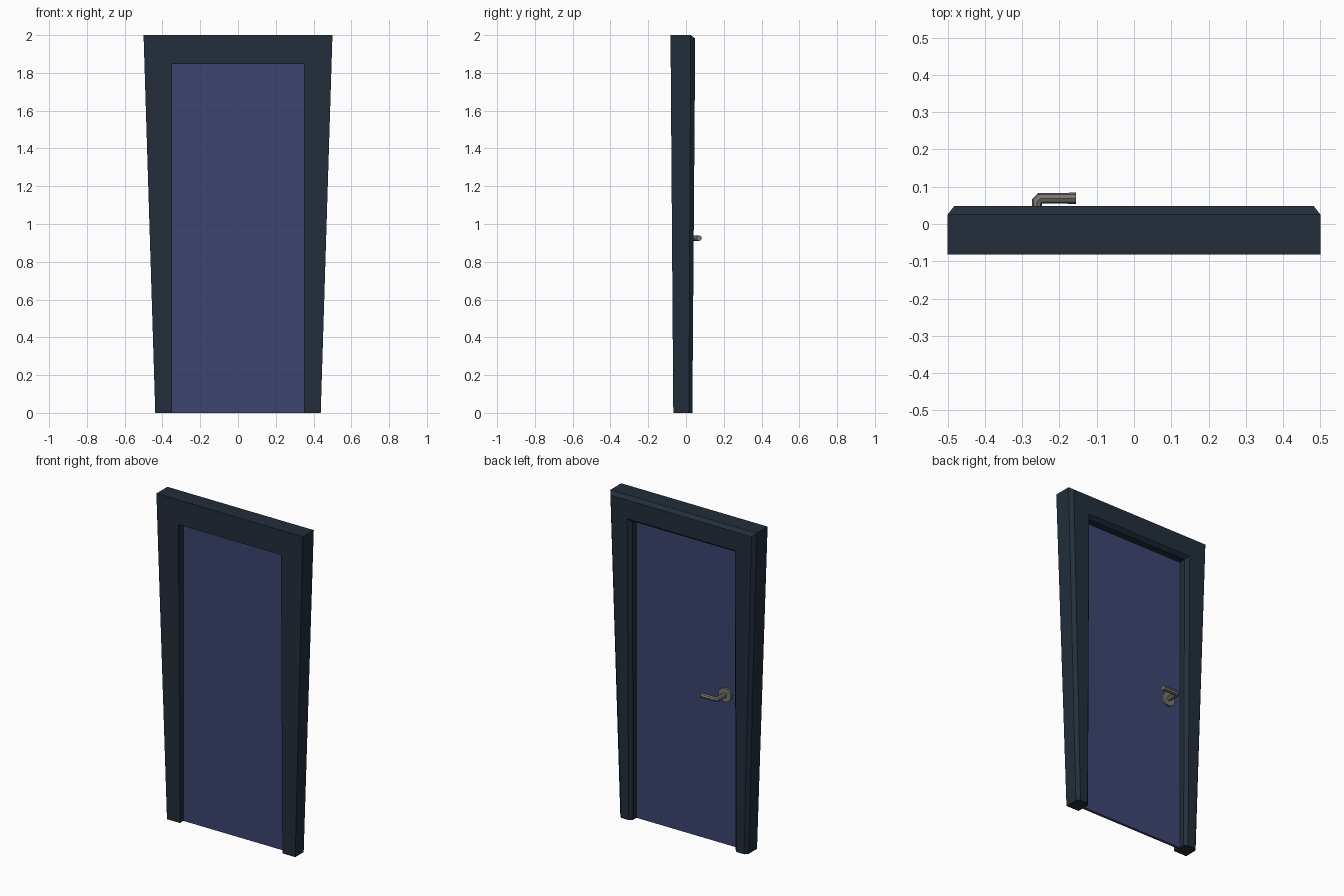
import bpy
import math

cube = bpy.data.objects.get("Cube")
if cube:
    bpy.data.objects.remove(cube, do_unlink=True)


def material(name, rgb, metallic=0.0):
    m = bpy.data.materials.new(name)
    m.use_nodes = True
    m.diffuse_color = (*rgb, 1)
    m.node_tree.nodes["Principled BSDF"].inputs["Base Color"].default_value = (*rgb, 1)
    return m


SLATE = material("dark slate", (0.016, 0.027, 0.043))
BLUE = material("muted blue", (0.045, 0.060, 0.160))
METAL = material("grey metal", (0.19, 0.18, 0.165))

HEIGHT, OPEN_X, OPEN_Z = 2.0, 0.35, 1.847
DOOR_BACK = -0.017


def add_mesh(name, verts, faces, mat):
    me = bpy.data.meshes.new(name)
    me.from_pydata(verts, [], faces)
    me.materials.append(mat)
    ob = bpy.data.objects.new(name, me)
    bpy.context.collection.objects.link(ob)
    return ob


# Door frame: an arch-shaped section swept up, across and down, tapering to the floor
def taper_y(y, z):
    return -0.018 + (y + 0.018) * (0.77 + 0.23 * z / HEIGHT)


def outer_loop(y, inset):
    top = HEIGHT - inset
    return [(s * (0.438 + 0.062 * z / HEIGHT - inset), taper_y(y, z), z)
            for s, z in ((-1, 0), (-1, top), (1, top), (1, 0))]


def inner_loop(y, inset):
    top = OPEN_Z + inset
    return [(s * (OPEN_X + inset), taper_y(y, z), z)
            for s, z in ((-1, 0), (-1, top), (1, top), (1, 0))]


FRONT, SHOULDER, BACK, CHAMFER = -0.082, 0.025, 0.049, 0.018
loops = [outer_loop(FRONT, 0), outer_loop(SHOULDER, 0), outer_loop(BACK, CHAMFER),
         inner_loop(BACK, CHAMFER), inner_loop(SHOULDER, 0), inner_loop(FRONT, 0)]
n = len(loops)
verts = [v for loop in loops for v in loop]
faces = []
for i in range(n):
    j = (i + 1) % n
    for k in range(3):
        faces.append((i * 4 + k, i * 4 + k + 1, j * 4 + k + 1, j * 4 + k))
faces.append(tuple(i * 4 for i in range(n)))
faces.append(tuple(i * 4 + 3 for i in reversed(range(n))))
frame = add_mesh("door_frame", verts, faces, SLATE)

# Make the frame normals point outwards
bpy.context.view_layer.objects.active = frame
frame.select_set(True)
bpy.ops.object.mode_set(mode='EDIT')
bpy.ops.mesh.select_all(action='SELECT')
bpy.ops.mesh.normals_make_consistent(inside=False)
bpy.ops.object.mode_set(mode='OBJECT')

# Door panel recessed in the opening
thickness = 0.016
bpy.ops.mesh.primitive_cube_add(size=1, location=(0, DOOR_BACK - thickness / 2, OPEN_Z / 2))
panel = bpy.context.object
panel.name = "door_panel"
panel.scale = (OPEN_X * 2, thickness, OPEN_Z)
panel.data.materials.append(BLUE)

# Round plate behind the handle
HX, HZ = -0.26, 0.925
bpy.ops.mesh.primitive_cylinder_add(vertices=16, radius=0.043, depth=0.012,
                                    location=(HX, DOOR_BACK + 0.006, HZ),
                                    rotation=(math.pi / 2, 0, 0))
plate = bpy.context.object
plate.name = "handle_plate"
plate.data.materials.append(METAL)

# Lever handle: octagonal bar bent towards the middle of the door
curve = bpy.data.curves.new("handle_lever", 'CURVE')
curve.dimensions = '3D'
curve.bevel_depth = 0.015
curve.bevel_resolution = 2
curve.use_fill_caps = True
path = [(HX, DOOR_BACK), (HX, 0.060), (HX + 0.009, 0.069), (-0.155, 0.069)]
spline = curve.splines.new('POLY')
spline.points.add(len(path) - 1)
for p, (x, y) in zip(spline.points, path):
    p.co = (x, y, HZ, 1)
curve.materials.append(METAL)
lever = bpy.data.objects.new("handle_lever", curve)
bpy.context.collection.objects.link(lever)
bpy.ops.object.select_all(action='DESELECT')
bpy.context.view_layer.objects.active = lever
lever.select_set(True)
bpy.ops.object.convert(target='MESH')
bpy.ops.object.shade_flat()
